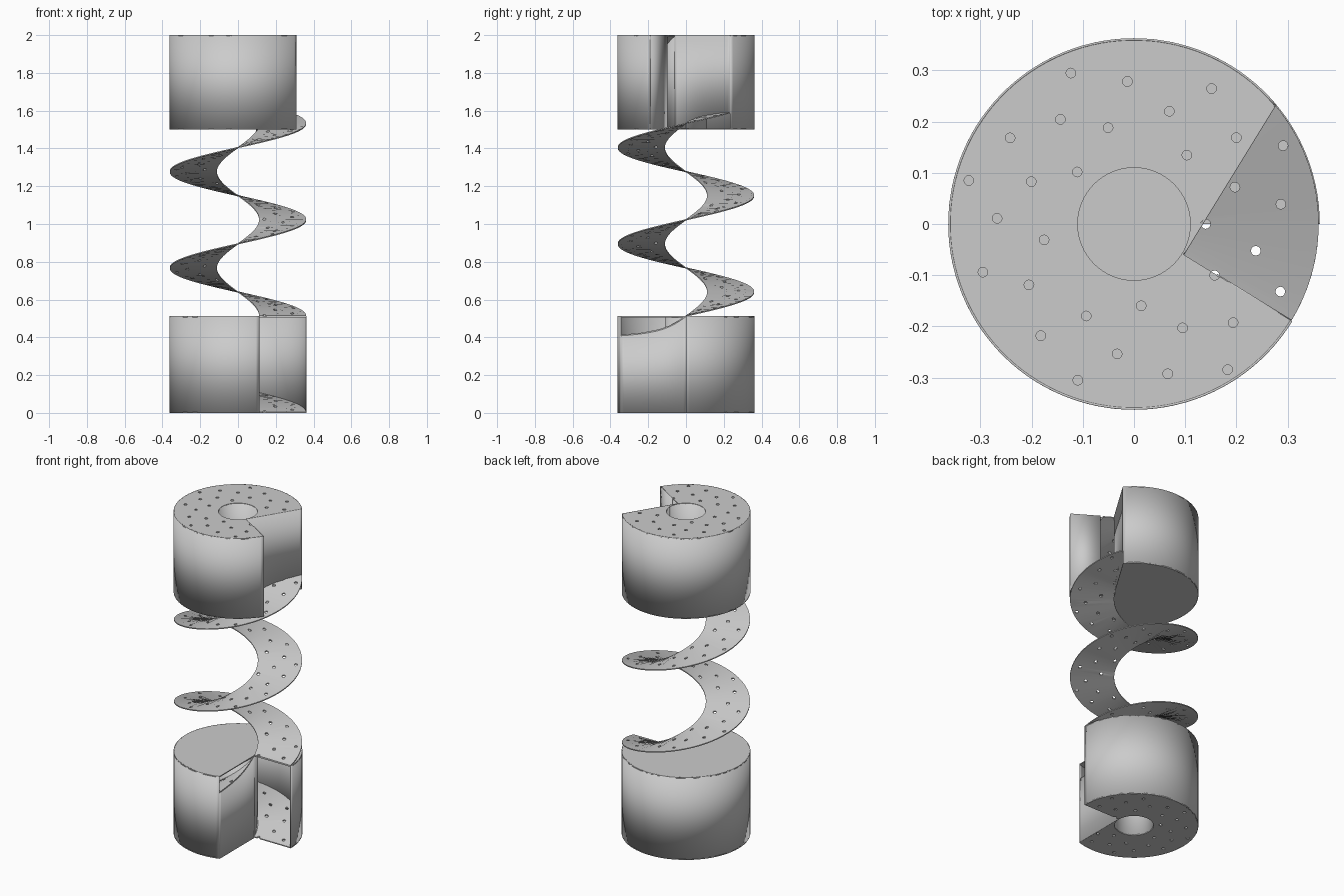
import bpy, bmesh
from math import sin, cos, radians, degrees, atan2, sqrt

cube = bpy.data.objects.get("Cube")
if cube:
    bpy.data.objects.remove(cube)

R, R_IN, APEX = 0.363, 0.110, 0.113      # drum, centre hole, notch corner
T = 0.006                                # sheet thickness
END = 4 * 360 - 31.6                     # total twist of the flight
LOW, HIGH = 0.512, 1.5                   # inner faces of the two drums

grey = bpy.data.materials.new("light_grey")
grey.use_nodes = True
grey.diffuse_color = (0.6, 0.6, 0.6, 1)
grey.node_tree.nodes["Principled BSDF"].inputs["Base Color"].default_value = (0.6, 0.6, 0.6, 1)


def flight_z(deg):
    return (2 - T) * deg / END


def polar(r, deg):
    return r * cos(radians(deg)), r * sin(radians(deg))


def finish(name, bm):
    bmesh.ops.recalc_face_normals(bm, faces=bm.faces)
    me = bpy.data.meshes.new(name)
    bm.to_mesh(me)
    bm.free()
    me.materials.append(grey)
    ob = bpy.data.objects.new(name, me)
    bpy.context.collection.objects.link(ob)
    return ob


def activate(ob):
    bpy.ops.object.select_all(action='DESELECT')
    ob.select_set(True)
    bpy.context.view_layer.objects.active = ob


def cut(ob, cutter):
    activate(ob)
    mod = ob.modifiers.new("cut", 'BOOLEAN')
    mod.operation, mod.solver, mod.object = 'DIFFERENCE', 'EXACT', cutter
    bpy.ops.object.modifier_apply(modifier=mod.name)


def smooth(ob):
    activate(ob)
    bpy.ops.object.shade_smooth_by_angle(angle=radians(30))


def add_prism(bm, outline, z0, z1):
    low = [bm.verts.new((x, y, z0)) for x, y in outline]
    top = [bm.verts.new((x, y, z1)) for x, y in outline]
    bm.faces.new(low)
    bm.faces.new(top)
    for i in range(len(low)):
        j = (i + 1) % len(low)
        bm.faces.new((low[i], low[j], top[j], top[i]))


def prism(name, outline, z0, z1):
    bm = bmesh.new()
    add_prism(bm, outline, z0, z1)
    return finish(name, bm)


def sheet(name, path, bottom, top, thick=0.004):
    """Upright thin wall along a path; bottom and top give z for each point."""
    bm = bmesh.new()
    cols = [(bm.verts.new((x, y, bottom(x, y))), bm.verts.new((x, y, top(x, y)))) for x, y in path]
    for a, b in zip(cols, cols[1:]):
        bm.faces.new((a[0], b[0], b[1], a[1]))
    ob = finish(name, bm)
    mod = ob.modifiers.new("thickness", 'SOLIDIFY')
    mod.thickness, mod.offset = thick, 0
    smooth(ob)
    return ob


def arc(r, a, b, n=96):
    return [polar(r, a + (b - a) * i / n) for i in range(n + 1)]


def circle(x, y, r, n):
    return [(x + r * cos(radians(360 * i / n)), y + r * sin(radians(360 * i / n))) for i in range(n)]


# Cutters: golden-angle hole pattern, and the centre bore
bm = bmesh.new()
for i in range(32):
    x, y = polar(sqrt(0.0196 + 0.00306 * i), 137.508 * i)
    add_prism(bm, circle(x, y, 0.0095, 12), -0.1, 2.1)
holes = finish("hole_cutter", bm)
bore = prism("bore_cutter", circle(0, 0, R_IN, 64), -0.1, 2.1)
notch = prism("notch_cutter", [(APEX, -0.5), (0.5, -0.5), (0.5, -0.001), (APEX, -0.001)], 0.3, 0.56)

# Perforated spiral flight
bm = bmesh.new()
steps = 300
rings = []
for i in range(steps + 1):
    a = END * i / steps
    z = flight_z(a)
    (xi, yi), (xo, yo) = polar(R_IN + 0.002, a), polar(R - 0.002, a)
    rings.append([bm.verts.new(p) for p in
                  ((xi, yi, z), (xo, yo, z), (xo, yo, z + T), (xi, yi, z + T))])
for a, b in zip(rings, rings[1:]):
    for k in range(4):
        m = (k + 1) % 4
        bm.faces.new((a[k], a[m], b[m], b[k]))
bm.faces.new(rings[0])
bm.faces.new(rings[-1])
flight = finish("spiral_flight", bm)
cut(flight, notch)
cut(flight, holes)
smooth(flight)


def drum(name, turn, start, stop, z0, z1, lid_z, plate_z, tangent_sign, wall_bottom, wall_top):
    """Hollow notched drum: rim, inner tube, solid lid, perforated plate, tangent wall."""
    rim = arc(R - 0.002, start, stop)
    flat = lambda z: (lambda x, y: z)
    sheet(name + "_rim", rim, flat(z0), flat(z1))
    sheet(name + "_tube", arc(R_IN + 0.001, 0, 360, 64), flat(z0 + 0.002), flat(z1 - 0.002), 0.002)
    outline = arc(R, start, stop) + [polar(APEX, turn)]
    prism(name + "_lid", outline, lid_z, lid_z + T)
    plate = prism(name + "_plate", outline, plate_z, plate_z + T)
    cut(plate, bore)
    cut(plate, holes)
    # wall tangent to the inner tube, trimmed by the flight
    ax, ay = polar(APEX, turn)
    dx, dy = polar(tangent_sign, turn + 90)
    length = sqrt(R * R - APEX * APEX) - 0.002
    path = [(ax + dx * length * i / 24, ay + dy * length * i / 24) for i in range(25)]
    sheet(name + "_tangent_wall", path, wall_bottom, wall_top)


def flight_at(base):
    return lambda x, y: flight_z(base + degrees(atan2(y, x)))


half = degrees(atan2(sqrt(R * R - APEX * APEX), APEX))
TURN = -31.6
drum("lower_drum", 0, 0, 360 - half, 0, LOW, LOW - T, 0, -1,
     lambda x, y: 0, flight_at(360))
drum("upper_drum", TURN, TURN + half, TURN + 360, HIGH, 2, HIGH, 2 - T, 1,
     flight_at(1080), lambda x, y: 2)

# Partial radial wall beside the upper notch
sheet("upper_radial_wall", [polar(0.19, TURN), polar(R - 0.002, TURN)],
      lambda x, y: HIGH, lambda x, y: 2)

for helper in (holes, bore, notch):
    bpy.data.objects.remove(helper)
